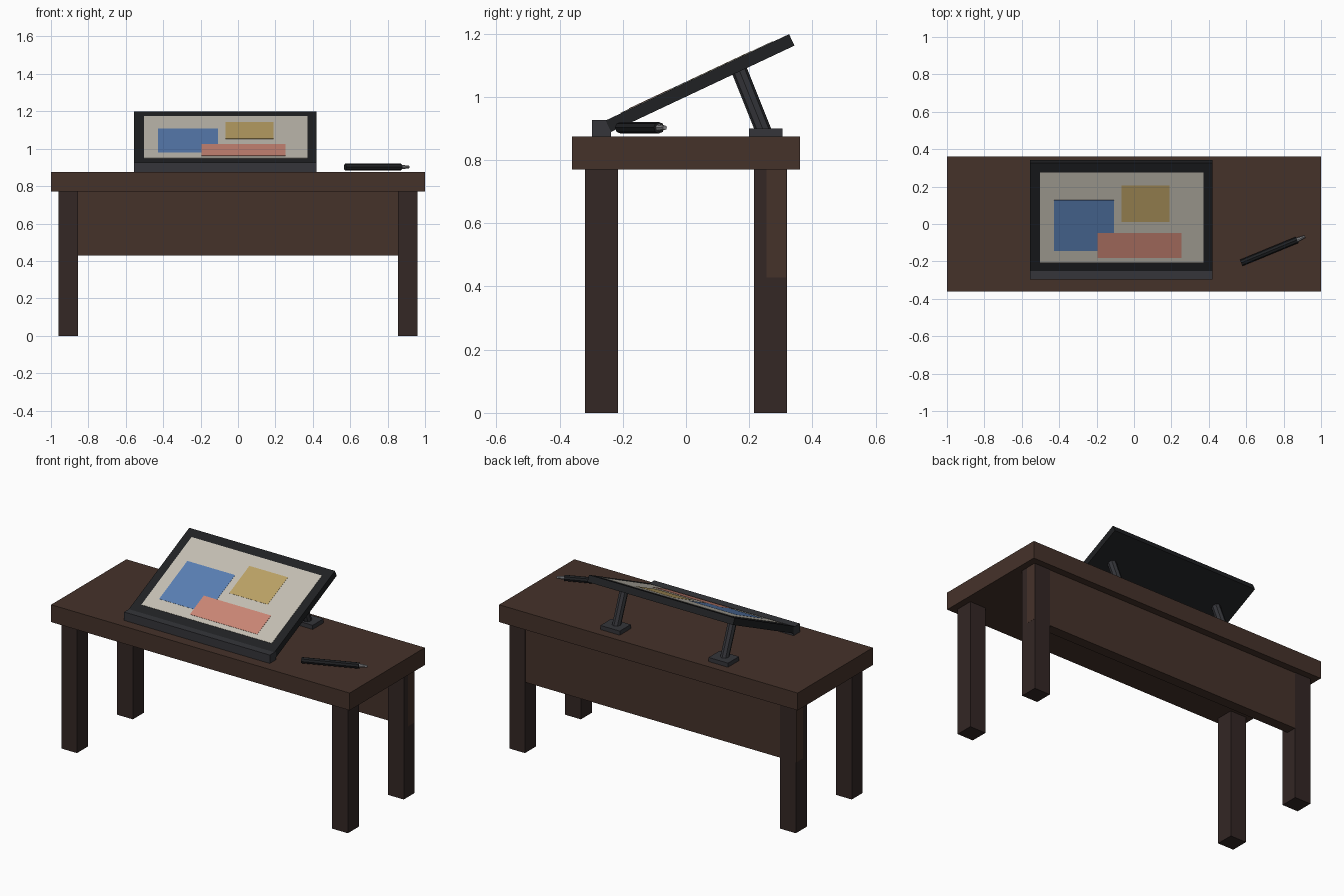
import bpy
from math import radians, sin, cos
from mathutils import Vector, Matrix

if "Cube" in bpy.data.objects:
    bpy.data.objects.remove(bpy.data.objects["Cube"])


def material(name, r, g, b):
    m = bpy.data.materials.new(name)
    m.diffuse_color = (r, g, b, 1)
    m.use_nodes = True
    m.node_tree.nodes["Principled BSDF"].inputs["Base Color"].default_value = m.diffuse_color
    return m


wood = material("wood", 0.06, 0.032, 0.023)
dark_wood = material("dark_wood", 0.033, 0.02, 0.018)
black = material("black_plastic", 0.014, 0.015, 0.017)
metal = material("dark_metal", 0.035, 0.036, 0.042)
grey = material("tip_grey", 0.25, 0.25, 0.26)
paper = material("screen_paper", 0.55, 0.52, 0.45)
blue = material("blue", 0.10, 0.21, 0.45)
yellow = material("yellow", 0.50, 0.36, 0.13)
red = material("red", 0.60, 0.24, 0.18)


def box(name, x, y, z, mat, frame=Matrix()):
    """Box from (min, max) pairs, optionally placed in a tilted frame."""
    bpy.ops.mesh.primitive_cube_add(size=1)
    o = bpy.context.object
    o.name = name
    centre = [(a + b) / 2 for a, b in (x, y, z)]
    size = [b - a for a, b in (x, y, z)]
    o.data.transform(Matrix.Translation(centre) @ Matrix.Diagonal((*size, 1)))
    o.matrix_world = frame
    o.data.materials.append(mat)
    return o


def rod(name, a, b, r1, r2, mat, sides=8):
    """Straight faceted rod between two points."""
    a, b = Vector(a), Vector(b)
    bpy.ops.mesh.primitive_cone_add(vertices=sides, radius1=r1, radius2=r2,
                                    depth=(b - a).length, location=(a + b) / 2)
    o = bpy.context.object
    o.name = name
    o.rotation_euler = (b - a).to_track_quat('Z', 'Y').to_euler()
    o.data.materials.append(mat)
    return o


# Desk
box("desk_top", (-1, 1), (-0.36, 0.36), (0.77, 0.875), wood)
box("back_panel", (-0.961, 0.961), (0.255, 0.317), (0.428, 0.77), wood)
for sx, side in ((-1, "left"), (1, "right")):
    for sy, end in ((-1, "front"), (1, "back")):
        cx, cy = sx * 0.9075, sy * 0.2675
        box(f"{end}_{side}_leg", (cx - 0.0525, cx + 0.0525),
            (cy - 0.0525, cy + 0.0525), (0, 0.77), dark_wood)

# Tilted display: local y runs up the slope, local z leaves the screen
X0, X1, Y0 = -0.555, 0.421, -0.254
TILT = radians(25.2)
tilt = Matrix.Translation((0, Y0, 0.925)) @ Matrix.Rotation(TILT, 4, 'X')


def slope(a, b):
    return (a - Y0) / cos(TILT), (b - Y0) / cos(TILT)


box("display_body", (X0, X1), slope(Y0, 0.326), (-0.04, 0), black, tilt)
box("screen", (-0.503, 0.371), slope(-0.206, 0.275), (-0.005, 0.002), paper, tilt)
box("blue_block", (-0.428, -0.108), slope(-0.142, 0.128), (0, 0.003), blue, tilt)
box("yellow_block", (-0.067, 0.191), slope(0.013, 0.206), (0, 0.003), yellow, tilt)
box("red_block", (-0.196, 0.255), slope(-0.179, -0.046), (0, 0.0035), red, tilt)

# Front ledge and rear stand
box("front_ledge", (X0, X1), (-0.297, -0.237), (0.875, 0.926), metal)
for x, side in ((-0.43, "left"), (0.295, "right")):
    box(f"{side}_stand_foot", (x - 0.065, x + 0.065), (0.2, 0.305), (0.875, 0.9), metal)
    rod(f"{side}_stand_strut", (x, 0.25, 0.88), (x, 0.168, 1.085), 0.025, 0.025, metal)

# Stylus
z = 0.902
rod("stylus_body", (0.573, -0.208, z), (0.872, -0.085, z), 0.018, 0.018, black)
rod("stylus_tip", (0.872, -0.085, z), (0.914, -0.067, z), 0.012, 0.007, grey)
